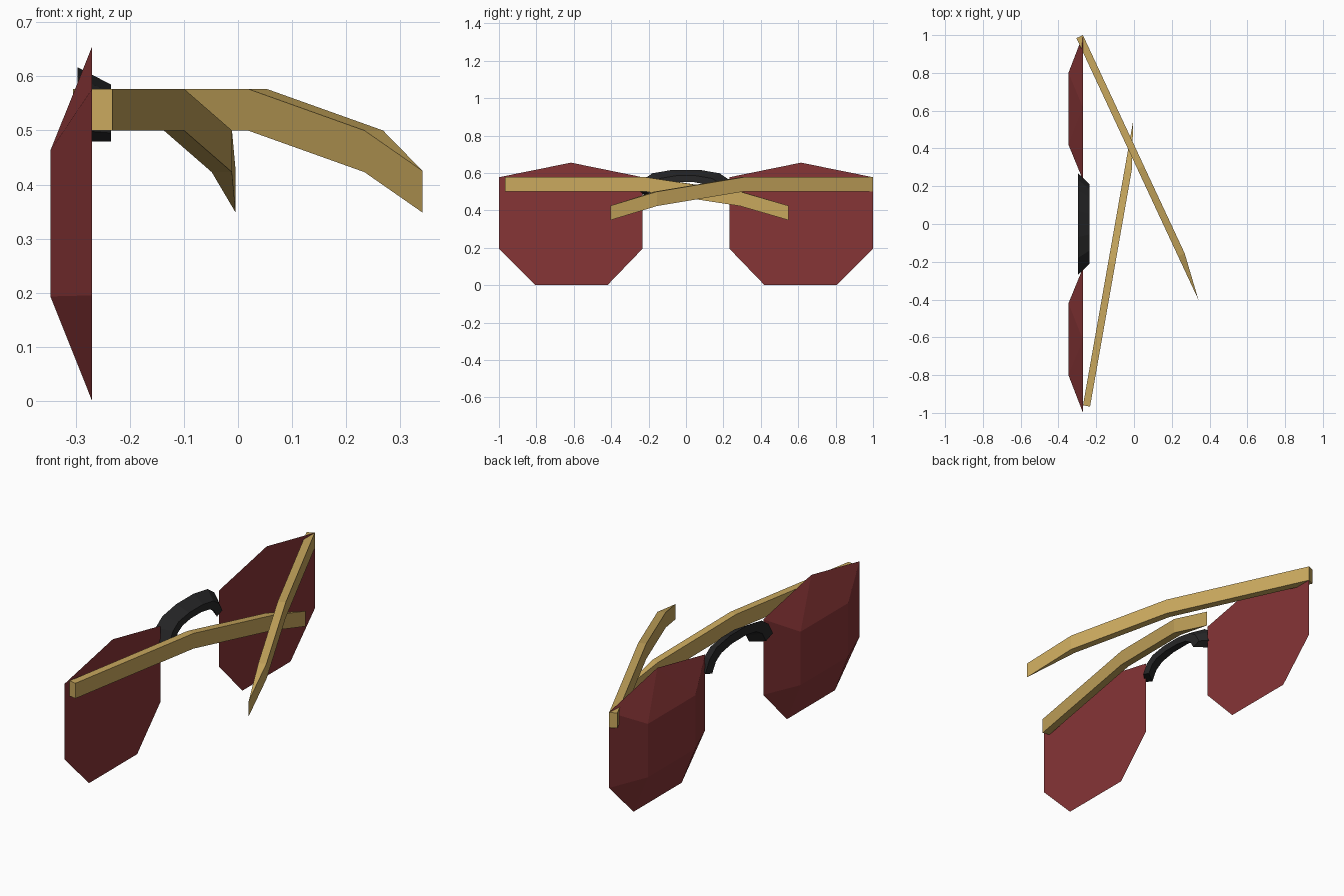
import bpy, bmesh, math
from mathutils import Vector

cube = bpy.data.objects.get("Cube")
if cube:
    bpy.data.objects.remove(cube)


def material(name, rgb):
    mat = bpy.data.materials.new(name)
    mat.use_nodes = True
    mat.diffuse_color = (*rgb, 1)
    mat.node_tree.nodes["Principled BSDF"].inputs["Base Color"].default_value = (*rgb, 1)
    return mat


RED = material("lens red", (0.24, 0.035, 0.037))
GOLD = material("gold", (0.58, 0.39, 0.11))
BLACK = material("black", (0.02, 0.02, 0.021))


def finish(bm, name, mat):
    bmesh.ops.recalc_face_normals(bm, faces=bm.faces)
    mesh = bpy.data.meshes.new(name)
    bm.to_mesh(mesh)
    bm.free()
    mesh.materials.append(mat)
    obj = bpy.data.objects.new(name, mesh)
    bpy.context.collection.objects.link(obj)
    return obj


def loft(name, rings, mat):
    """Skin a row of matching closed sections and cap both ends."""
    bm = bmesh.new()
    loops = [[bm.verts.new(p) for p in ring] for ring in rings]
    n = len(loops[0])
    for a, b in zip(loops, loops[1:]):
        for i in range(n):
            j = (i + 1) % n
            bm.faces.new((a[i], a[j], b[j], b[i]))
    bm.faces.new(loops[0])
    bm.faces.new(loops[-1])
    bmesh.ops.remove_doubles(bm, verts=bm.verts, dist=0.0005)
    return finish(bm, name, mat)


# Faceted lenses: flat back outline, smaller raised front pane
OUTLINE = [(1, 0.577), (0.615, 0.655), (0.232, 0.577), (0.232, 0.195),
           (0.42, 0), (0.805, 0), (1, 0.195)]
PANE = [(0.8, 0.463), (0.42, 0.463), (0.42, 0.193), (0.8, 0.193)]


def lens(name, side):
    bm = bmesh.new()
    for x, points in ((-0.27, OUTLINE), (-0.347, PANE)):
        for y, z in points:
            bm.verts.new((x, side * y, z))
    bmesh.ops.convex_hull(bm, input=bm.verts)
    bmesh.ops.dissolve_limit(bm, angle_limit=0.01, verts=bm.verts, edges=bm.edges)
    finish(bm, name, RED)


# Folded temple arms: straight inner edge, drooping end tapering to a blade
def arm(name, start, angle, side):
    along = Vector((math.cos(angle), math.sin(angle), 0))
    across = Vector((-along.y, along.x, 0)) * side
    rings = []
    for dist, drop, width in ((0, 0, 0.038), (0.765, 0, 0.038),
                              (1.275, 0.077, 0.038), (1.53, 0.152, 0)):
        inner = Vector(start) + along * dist - Vector((0, 0, drop))
        outer = inner + across * width
        up = Vector((0, 0, 0.077))
        rings.append([inner, outer, outer + up, inner + up])
    loft(name, rings, GOLD)


lens("left_lens", 1)
lens("right_lens", -1)
arm("upper_arm", (-0.305, 0.984, 0.5), math.radians(-65), 1)
arm("lower_arm", (-0.27, -0.96, 0.5), math.radians(80), -1)

# Arched bridge: half profile mirrored, narrower towards the back
OUTER = [(0.27, 0.5), (0.235, 0.56), (0.18, 0.598), (0.07, 0.617)]
INNER = [(0.215, 0.48), (0.185, 0.53), (0.14, 0.557), (0.055, 0.572)]


def section(x, squash, sink):
    def arc(points):
        return points + [(-y, z) for y, z in reversed(points)]
    loop = arc(OUTER) + arc(INNER)[::-1]
    return [(x, y * squash, z - sink * (z - 0.48) / 0.137) for y, z in loop]


loft("bridge", [section(-0.297, 1, 0), section(-0.235, 0.78, 0.032)], BLACK)
